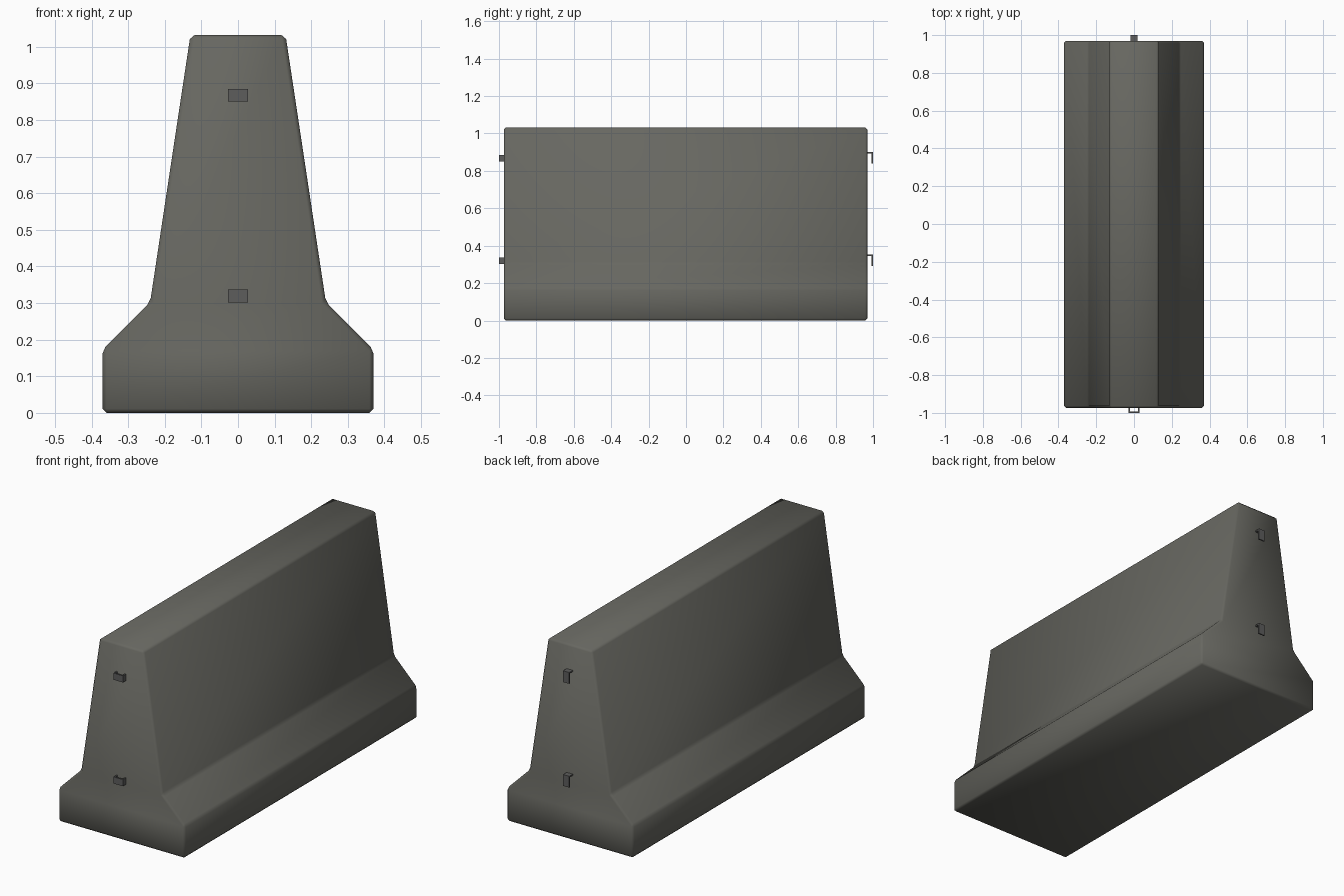
import bpy, bmesh

if "Cube" in bpy.data.objects:
    bpy.data.objects.remove(bpy.data.objects["Cube"])

def material(name, rgb):
    m = bpy.data.materials.new(name)
    m.diffuse_color = (*rgb, 1)
    m.use_nodes = True
    m.node_tree.nodes["Principled BSDF"].inputs["Base Color"].default_value = m.diffuse_color
    return m

concrete = material("concrete grey", (0.135, 0.135, 0.118))
steel = material("steel grey", (0.11, 0.11, 0.108))

def finish(bm, name, mat):
    bmesh.ops.recalc_face_normals(bm, faces=bm.faces)
    me = bpy.data.meshes.new(name)
    bm.to_mesh(me)
    bm.free()
    me.materials.append(mat)
    ob = bpy.data.objects.new(name, me)
    bpy.context.collection.objects.link(ob)
    return ob

# Barrier body: stacked rectangular sections (half width, height)
Y0, Y1 = -0.974, 0.97
bm = bmesh.new()
rings = []
for w, z in [(0.37, 0.0), (0.37, 0.173), (0.24, 0.303), (0.13, 1.032)]:
    rings.append([bm.verts.new(p) for p in
                  [(-w, Y0, z), (w, Y0, z), (w, Y1, z), (-w, Y1, z)]])
for a, b in zip(rings, rings[1:]):
    for i in range(4):
        j = (i + 1) % 4
        bm.faces.new((a[i], a[j], b[j], b[i]))
bm.faces.new(rings[0])
bm.faces.new(rings[-1])
bmesh.ops.recalc_face_normals(bm, faces=bm.faces)
# Small chamfer along every real edge
edges = [e for e in bm.edges if e.calc_face_angle(0) > 0.1]
bmesh.ops.bevel(bm, geom=edges, offset=0.011, segments=1, affect='EDGES')
for f in bm.faces:
    f.smooth = True
finish(bm, "barrier_body", concrete)

def box(bm, x0, x1, y0, y1, z0, z1):
    v = bmesh.ops.create_cube(bm, size=1)["verts"]
    for p in v:
        p.co = ((x0 + x1) / 2 + p.co.x * (x1 - x0),
                (y0 + y1) / 2 + p.co.y * (y1 - y0),
                (z0 + z1) / 2 + p.co.z * (z1 - z0))

T = 0.007
for label, z in [("lower", 0.302), ("upper", 0.85)]:
    # Staple loop on the front end
    bm = bmesh.new()
    box(bm, -0.028, 0.028, -1.0, -1.0 + T, z, z + 0.035)
    for s in (-0.028, 0.028 - T):
        box(bm, s, s + T, -1.0 + T, Y0 + 0.004, z, z + 0.035)
    finish(bm, label + "_loop", steel)
    # Downturned hook on the back end
    bm = bmesh.new()
    top = z + 0.05
    box(bm, -0.018, 0.018, Y1 - 0.004, 1.0, top - T, top)
    box(bm, -0.018, 0.018, 1.0 - T, 1.0, z - 0.01, top - T)
    finish(bm, label + "_hook", steel)
